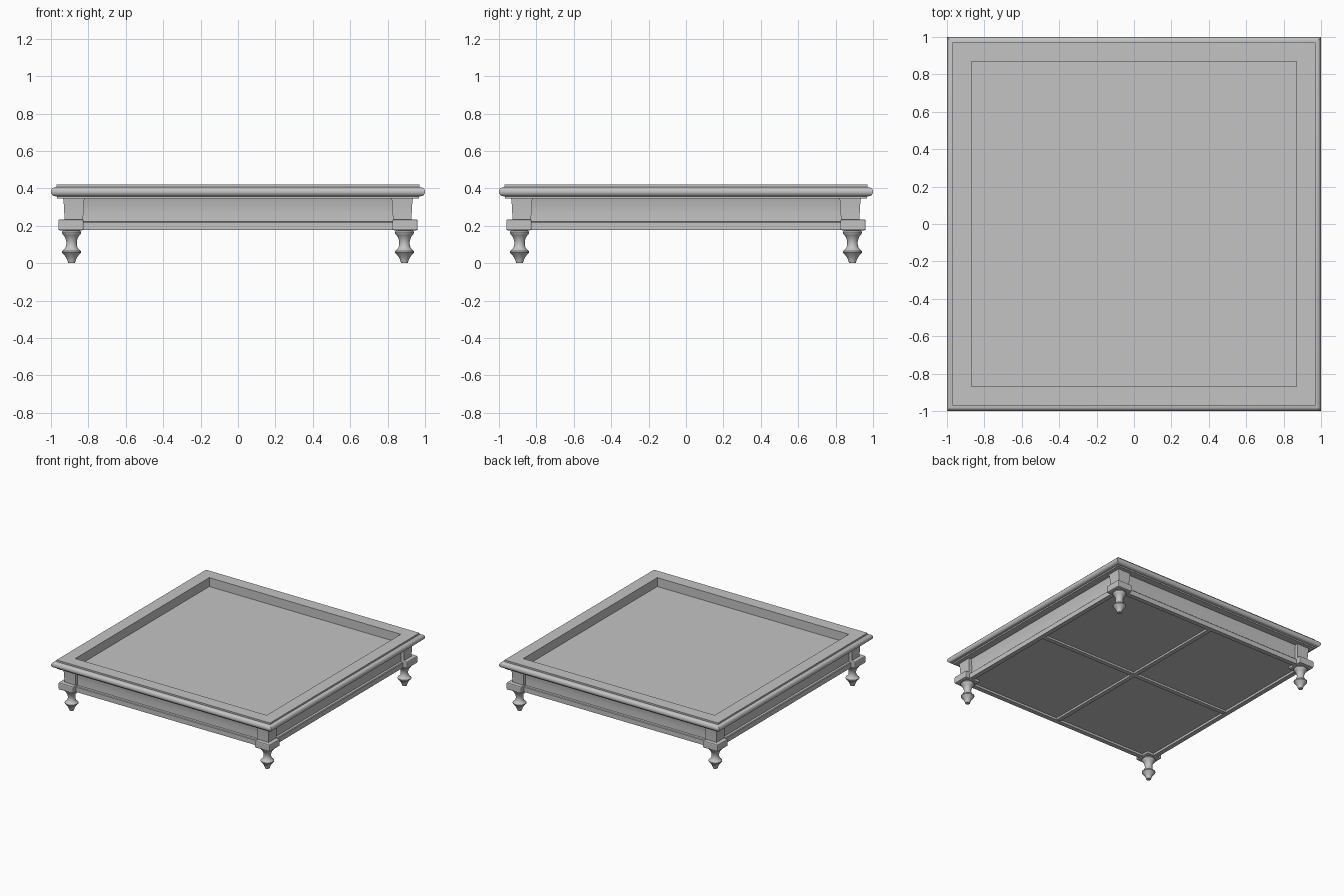
import bpy, bmesh, math
from mathutils import Matrix

old = bpy.data.objects.get("Cube")
if old:
    bpy.data.objects.remove(old)

grey = bpy.data.materials.new("plain_grey")
grey.use_nodes = True
COLOUR = (0.55, 0.55, 0.55, 1)
grey.diffuse_color = COLOUR
grey.node_tree.nodes["Principled BSDF"].inputs["Base Color"].default_value = COLOUR


def finish(name, bm, smooth=True):
    bmesh.ops.recalc_face_normals(bm, faces=bm.faces)
    mesh = bpy.data.meshes.new(name)
    bm.to_mesh(mesh)
    bm.free()
    mesh.materials.append(grey)
    obj = bpy.data.objects.new(name, mesh)
    bpy.context.collection.objects.link(obj)
    if smooth:
        bpy.ops.object.select_all(action="DESELECT")
        obj.select_set(True)
        bpy.context.view_layer.objects.active = obj
        bpy.ops.object.shade_smooth_by_angle(angle=math.radians(35))
    return obj


def sweep(name, profile, sides, centre=(0, 0), closed=False):
    """Turn (radius, z) points round a vertical axis; four sides give a mitred square."""
    bm = bmesh.new()
    square = sides == 4
    scale = math.sqrt(2) if square else 1
    loops = []
    for r, z in profile:
        loop = []
        for i in range(sides):
            a = math.tau * (i + (0.5 if square else 0)) / sides
            loop.append(bm.verts.new((centre[0] + r * scale * math.cos(a),
                                      centre[1] + r * scale * math.sin(a), z)))
        loops.append(loop)
    pairs = list(zip(loops, loops[1:]))
    if closed:
        pairs.append((loops[-1], loops[0]))
    else:
        bm.faces.new(loops[0])
        bm.faces.new(loops[-1])
    for low, high in pairs:
        for i in range(sides):
            j = (i + 1) % sides
            bm.faces.new((low[i], low[j], high[j], high[i]))
    return finish(name, bm)


def box(name, centre, size):
    bm = bmesh.new()
    bmesh.ops.create_cube(bm, size=1, matrix=Matrix.Translation(centre) @ Matrix.Diagonal((*size, 1)))
    return finish(name, bm, False)


# Moulded top frame with a rounded outer edge
nose = [(0.976 + 0.024 * math.cos(a), 0.382 + 0.024 * math.sin(a))
        for a in (math.pi / 2 - math.pi * i / 10 for i in range(11))]
sweep("top_frame", [(0.87, 0.42), (0.97, 0.42), (0.97, 0.407)] + nose
      + [(0.967, 0.357), (0.967, 0.346), (0.87, 0.346)], 4, closed=True)

# Sunken tray floor and underside panel
box("tray_floor", (0, 0, 0.342), (1.78, 1.78, 0.01))
box("under_panel", (0, 0, 0.2), (1.79, 1.79, 0.01))

# Apron with a hollow face and a projecting lower rail
sweep("apron", [(0.912, 0.346), (0.904, 0.31), (0.9, 0.27), (0.902, 0.224)]
      + [(0.918, 0.222), (0.923, 0.217), (0.923, 0.177), (0.885, 0.177), (0.885, 0.346)],
      4, closed=True)

# Crossed braces under the panel
box("brace_across", (0, 0, 0.189), (1.78, 0.036, 0.02))
box("brace_along", (0, 0, 0.189), (0.036, 1.78, 0.02))

# Corner posts, blocks and turned feet
post = [(0.05, 0.23), (0.051, 0.27), (0.053, 0.31), (0.057, 0.346)]
foot = [(0.018, 0), (0.021, 0.012), (0.026, 0.024), (0.03, 0.032), (0.044, 0.05),
        (0.051, 0.057), (0.051, 0.064), (0.04, 0.074), (0.032, 0.084), (0.028, 0.1),
        (0.028, 0.115), (0.032, 0.132), (0.041, 0.148), (0.05, 0.158), (0.052, 0.166),
        (0.046, 0.174), (0.044, 0.18)]
for side, sx in (("left", 1), ("right", -1)):
    for end, sy in (("front", -1), ("back", 1)):
        tag = f"{end}_{side}"
        sweep(f"post_{tag}", post, 4, (sx * 0.878, sy * 0.878))
        block = box(f"block_{tag}", (sx * 0.893, sy * 0.893, 0.205), (0.136, 0.136, 0.058))
        bevel = block.modifiers.new("soft_edges", "BEVEL")
        bevel.width = 0.008
        bevel.segments = 2
        sweep(f"foot_{tag}", foot, 32, (sx * 0.89, sy * 0.89))
